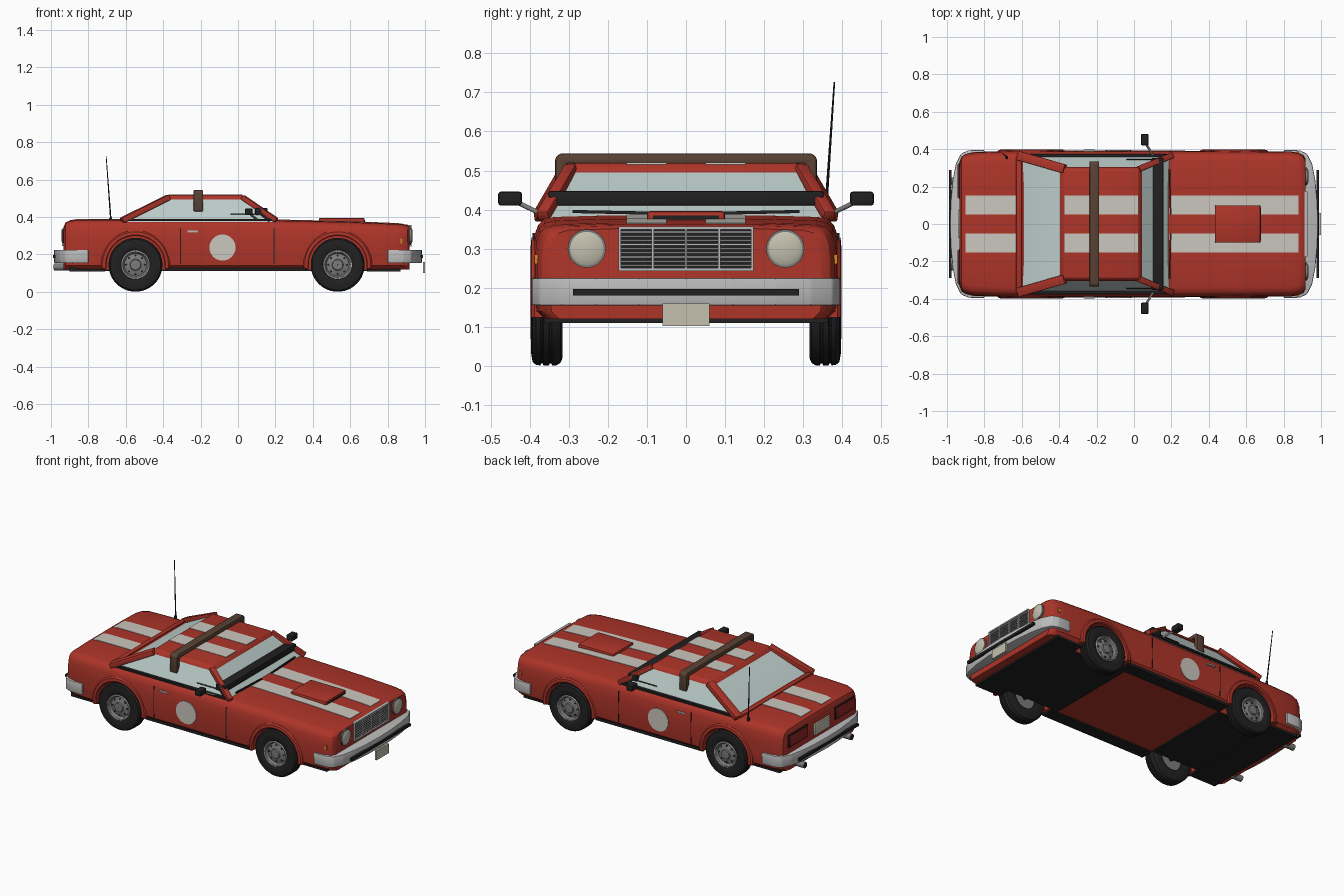
import bpy, bmesh
from math import pi, cos, sin, radians
from mathutils import Vector, Matrix

if "Cube" in bpy.data.objects:
    bpy.data.objects.remove(bpy.data.objects["Cube"])

def mat(name, r, g, b):
    m = bpy.data.materials.new(name)
    m.diffuse_color = (r, g, b, 1)
    m.use_nodes = True
    m.node_tree.nodes["Principled BSDF"].inputs["Base Color"].default_value = m.diffuse_color
    return m
RED, WHITE = mat("red_paint", .42, .035, .022), mat("white_paint", .6, .57, .52)
BLACK, GLASS = mat("black_trim", .015, .015, .015), mat("glass", .5, .6, .58)
BROWN, CHROME = mat("brown_wrap", .1, .055, .035), mat("chrome", .5, .5, .5)
DARK, CREAM = mat("dark_steel", .2, .2, .2), mat("cream", .55, .53, .43)
AMBER, LAMP = mat("amber", .7, .25, .02), mat("tail_red", .3, .02, .02)

def finish(name, bm, m, bevel=0, seg=2):
    bmesh.ops.recalc_face_normals(bm, faces=bm.faces)
    if bevel:
        bmesh.ops.bevel(bm, geom=bm.edges[:], offset=bevel, segments=seg, affect='EDGES', profile=.5)
    me = bpy.data.meshes.new(name)
    bm.to_mesh(me)
    bm.free()
    me.shade_smooth()
    me.set_sharp_from_angle(angle=radians(32))
    me.materials.append(m)
    ob = bpy.data.objects.new(name, me)
    bpy.context.collection.objects.link(ob)
    return ob

def loft(name, rings, m, bevel=0, closed=False):
    """Skin a list of equal-length closed rings, capping the ends."""
    bm = bmesh.new()
    vs = [[bm.verts.new(p) for p in r] for r in rings]
    n = len(rings[0])
    for a, b in zip(vs, vs[1:] + (vs[:1] if closed else [])):
        for i in range(n):
            bm.faces.new((a[i], a[(i + 1) % n], b[(i + 1) % n], b[i]))
    if not closed:
        bm.faces.new(vs[0])
        bm.faces.new(vs[-1])
    return finish(name, bm, m, bevel)

def box(name, x0, x1, y0, y1, z0, z1, m, bevel=0):
    y0, y1 = min(y0, y1), max(y0, y1)
    return loft(name, [[(x0, y0, z), (x1, y0, z), (x1, y1, z), (x0, y1, z)] for z in (z0, z1)], m, bevel)

def beam(name, p, q, w, h, m, bevel=0):
    """Rectangular bar from p to q, w across and h in the upright direction."""
    p, q = Vector(p), Vector(q)
    d = (q - p).normalized()
    side = d.cross(Vector((0, 0, 1))).normalized()
    up = side.cross(d)
    return loft(name, [[c + side * a * w / 2 + up * b * h / 2 for a, b in
                        ((-1, -1), (1, -1), (1, 1), (-1, 1))] for c in (p, q)], m, bevel)

def rod(name, p, q, r, m, seg=12, r2=None):
    p, q = Vector(p), Vector(q)
    bm = bmesh.new()
    rot = (q - p).to_track_quat('Z', 'Y').to_matrix().to_4x4()
    bmesh.ops.create_cone(bm, cap_ends=True, segments=seg, radius1=r, radius2=r if r2 is None else r2,
                          depth=(q - p).length, matrix=Matrix.Translation((p + q) / 2) @ rot)
    return finish(name, bm, m)

def lathe(name, cx, cz, s, prof, m, a0=0, a1=2 * pi, seg=40):
    """Turn an (r, y) profile about a sideways axis; s picks the side of the car."""
    full = a1 - a0 > 6.28
    rings = []
    for i in range(seg if full else seg + 1):
        a = a0 + (a1 - a0) * i / seg
        rings.append([(cx + r * cos(a), s * y, cz + r * sin(a)) for r, y in prof])
    return loft(name, rings, m, 0, full)

# Main body shell, lofted along x: (x, half width, top height)
ST = [(-.932, .335, .35), (-.922, .36, .372), (-.90, .374, .382), (-.86, .384, .388), (-.7, .39, .389),
      (-.3, .392, .387), (.2, .392, .386), (.6, .39, .377), (.84, .387, .367), (.88, .381, .364),
      (.905, .369, .36), (.917, .35, .352)]
PROF = [(.93, .12), (.985, .14), (1, .2), (1, .27)]            # lower side: width factor, height
SHO = [(.99, .052), (.965, .026), (.93, .012), (.86, .005), (.5, .001)]   # shoulder: factor, drop
def section(x, w, t):
    half = [(w * f, z) for f, z in PROF] + [(w * f, t - d) for f, d in SHO]
    return [(x, y, z) for y, z in half] + [(x, -y, z) for y, z in reversed(half)]
body = loft("body_shell", [section(*s) for s in ST], RED)

# Wheel wells cut out of the shell
WX, WZ = (-.548, .533), .145
cuts = []
for cx in WX:
    for s in (1, -1):
        c = rod("well_cutter", (cx, s * .29, WZ), (cx, s * .5, WZ), .162, RED, 40)
        c.hide_render = True
        mod = body.modifiers.new("well", 'BOOLEAN')
        mod.operation, mod.object, mod.solver = 'DIFFERENCE', c, 'EXACT'
        cuts.append(c)
dg = bpy.context.evaluated_depsgraph_get()
me = bpy.data.meshes.new_from_object(body.evaluated_get(dg))
body.modifiers.clear()
body.data = me
me.shade_smooth()
me.set_sharp_from_angle(angle=radians(32))
for c in cuts:
    bpy.data.objects.remove(c)

# Wheels and arch flares
TYRE = [(.072, .32), (.125, .316), (.138, .322), (.144, .332), (.144, .343), (.139, .345), (.139, .349),
        (.144, .351), (.144, .365), (.139, .367), (.139, .371), (.144, .373), (.143, .384), (.135, .393),
        (.11, .397), (.085, .394), (.074, .388)]
RIM = [(.001, .33), (.074, .33), (.078, .39), (.074, .395), (.066, .391), (.06, .38), (.042, .384),
       (.03, .388), (.027, .397), (.001, .398)]
for cx in WX:
    for s in (1, -1):
        lathe("tyre", cx, WZ, s, TYRE, BLACK, seg=48)
        lathe("wheel_rim", cx, WZ, s, RIM, DARK)
        lathe("rim_ring", cx, WZ, s, [(.068, .392), (.077, .392), (.076, .398), (.07, .398)], CHROME)
        for k in range(8):
            a = k * pi / 4
            x, z = cx + .05 * cos(a), WZ + .05 * sin(a)
            rod("rim_slot", (x, s * .375, z), (x, s * .3845, z), .006, BLACK, 8)
        lathe("arch_flare", cx, WZ, s, [(.154, .34), (.154, .394), (.16, .398), (.176, .396), (.184, .388), (.184, .34)],
              RED, -.12, pi + .12, 32)
    rod("axle", (cx, -.33, WZ), (cx, .33, WZ), .015, BLACK)

# Cabin glass, roof and pillars
loft("cabin_glass", [[(-.61, -.365, .375), (.195, -.365, .375), (.195, .365, .375), (-.61, .365, .375)],
                     [(-.375, -.288, .508), (.025, -.288, .508), (.025, .288, .508), (-.375, .288, .508)]], GLASS)
loft("roof", [[(-.40, -.307, .493), (.045, -.307, .493), (.045, .307, .493), (-.40, .307, .493)],
              [(-.372, -.288, .519), (.022, -.288, .519), (.022, .288, .519), (-.372, .288, .519)]], RED, .006)
for s in (1, -1):
    beam("front_pillar", (.205, s * .367, .383), (.025, s * .294, .506), .032, .026, RED, .004)
    beam("rear_pillar", (-.62, s * .366, .382), (-.37, s * .294, .506), .05, .03, RED, .004)
    beam("window_sill", (-.6, s * .366, .385), (.19, s * .366, .385), .018, .012, BLACK)
box("rear_window_sill", -.63, -.6, -.36, .36, .38, .394, RED, .003)

# Racing stripes following the bodywork
for s in (1, -1):
    for part, x0, x1 in (("boot", -.9, -.615), ("hood", .19, .88)):
        pts = [(x, t) for x, w, t in ST if x0 < x < x1]
        def top(x):
            for (xa, _, ta), (xb, _, tb) in zip(ST, ST[1:]):
                if xa <= x <= xb:
                    return ta + (tb - ta) * (x - xa) / (xb - xa)
        pts = [(x0, top(x0))] + pts + [(x1, top(x1))]
        loft(part + "_stripe", [[(x, s * .05, t - .006), (x, s * .152, t - .006), (x, s * .152, t + .0015),
                                 (x, s * .05, t + .0015)] for x, t in pts], WHITE)
    box("roof_stripe", -.372, .024, s * .05, s * .152, .51, .521, WHITE)

# Hood scoop
box("hood_scoop", .432, .677, -.1, .1, .365, .396, RED, .008)
box("scoop_mouth", .67, .679, -.085, .085, .374, .385, BLACK)

# Wrapped roof bar with drop legs
loft("roof_bar", [[(x, y, z) for y, z in ((-.335, .43), (-.335, .532), (-.322, .544), (.322, .544), (.335, .532),
                  (.335, .43), (.31, .43), (.305, .518), (-.305, .518), (-.31, .43))] for x in (-.238, -.186)], BROWN, .005)

# Black bar across the windscreen, plus wipers
box("windscreen_bar", .092, .158, -.352, .352, .41, .448, BLACK, .006)
for s in (1, -1):
    beam("bar_bracket", (.12, s * .345, .42), (.17, s * .36, .38), .015, .015, BLACK)
    rod("bar_rod", (-.04, s * .345, .416), (.11, s * .345, .416), .003, BLACK, 8)
    beam("wiper", (.196, s * .05, .39), (.19, s * .29, .395), .008, .008, BLACK)
    # Door mirrors
    box("mirror", .037, .078, s * .42, s * .481, .41, .446, BLACK, .007)
    rod("mirror_stem", (.1, s * .37, .388), (.06, s * .435, .42), .006, DARK)

# Side details
for s in (1, -1):
    rod("number_disc", (-.083, s * .385, .237), (-.083, s * .3945, .237), .07, WHITE, 40)
    for x in (-.31, .19):
        box("door_gap", x, x + .004, s * .385, s * .3925, .15, .34, BLACK)
    box("door_handle", -.27, -.21, s * .38, s * .397, .318, .328, CHROME, .002)
    box("side_marker", .868, .882, s * .37, s * .388, .26, .285, AMBER)
    box("side_sill", -.38, .36, s * .3, s * .378, .112, .128, BLACK)

# Underside panels
box("front_chin", .69, .868, -.362, .362, .11, .135, BLACK)
box("rear_valance", -.9, -.71, -.362, .362, .11, .135, BLACK)
box("front_floor", .32, .69, -.288, .288, .112, .13, BLACK)
box("rear_floor", -.71, -.38, -.288, .288, .112, .13, BLACK)

# Bumpers, rub strips and plates
PLAN = [(.80, .396), (.885, .394), (.925, .376), (.953, .32), (.97, .23), (.98, .12), (.984, 0)]
for end, s in (("front", 1), ("rear", -1)):
    plan = PLAN + [(x, -y) for x, y in PLAN[-2::-1]]
    loft(end + "_bumper", [[(s * x, y, z) for x, y in plan] for z in (.154, .225)], CHROME, .006)
    box(end + "_rub_strip", *sorted((s * .975, s * .99)), -.29, .29, .18, .196, BLACK)
box("front_plate", .988, 1.0, -.06, .06, .102, .16, CREAM)
box("rear_plate", -.942, -.925, -.075, .075, .245, .315, CREAM, .002)

# Grille
box("grille_back", .9, .919, -.168, .168, .245, .354, BLACK)
for z in (.246, .353):
    box("grille_frame", .912, .928, -.172, .172, z - .004, z + .004, CHROME)
for y in (-.17, -.085, 0, .085, .17):
    box("grille_post", .912, .928, y - .003, y + .003, .243, .356, CHROME)
for k in range(9):
    z = .257 + k * .0107
    box("grille_slat", .912, .924, -.168, .168, z - .0022, z + .0022, CHROME)

# Head lamps, tail lamps, exhausts
for s in (1, -1):
    rod("headlamp_ring", (.88, s * .254, .3), (.924, s * .254, .3), .049, DARK, 32)
    rod("headlamp", (.9, s * .254, .3), (.927, s * .254, .3), .043, CREAM, 32)
    rod("headlamp_lens", (.927, s * .254, .3), (.933, s * .254, .3), .043, CREAM, 32, .03)
    box("tail_lamp_frame", -.938, -.92, s * .135, s * .325, .262, .34, BLACK, .002)
    box("tail_lamp", -.943, -.92, s * .142, s * .318, .269, .333, LAMP, .002)
    rod("exhaust", (-.85, s * .23, .133), (-.985, s * .23, .133), .019, DARK, 16)
    rod("exhaust_bore", (-.98, s * .23, .133), (-.986, s * .23, .133), .014, BLACK, 16)

# Aerial
rod("aerial_base", (-.68, .355, .37), (-.681, .357, .396), .008, BLACK)
rod("aerial", (-.68, .357, .385), (-.705, .38, .727), .004, BLACK, 8, .002)
